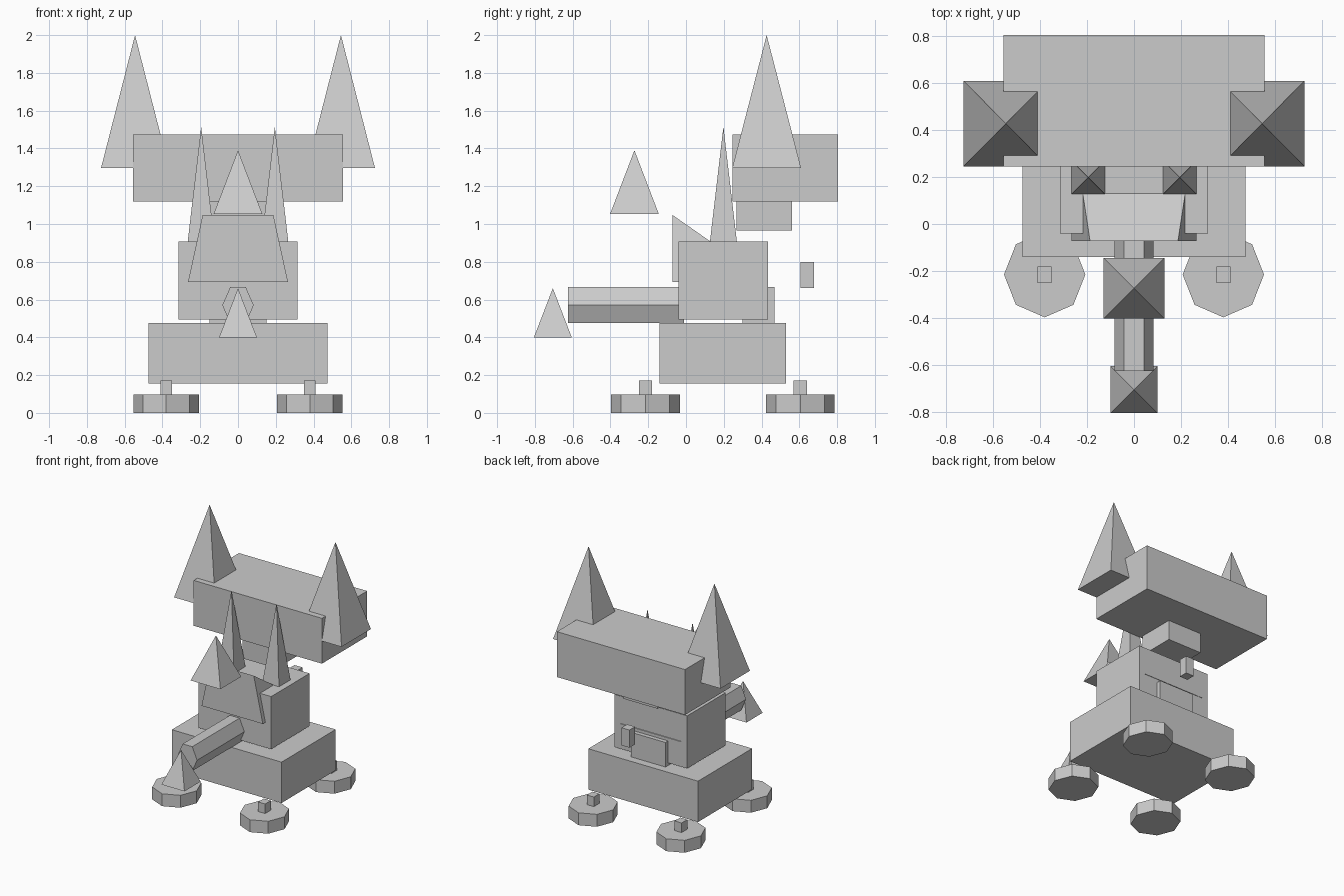
import bpy, bmesh, math

if "Cube" in bpy.data.objects:
    bpy.data.objects.remove(bpy.data.objects["Cube"])

grey = bpy.data.materials.new("light_grey")
grey.diffuse_color = (0.6, 0.6, 0.6, 1)
grey.use_nodes = True
grey.node_tree.nodes["Principled BSDF"].inputs["Base Color"].default_value = grey.diffuse_color


def finish(name, bm):
    bmesh.ops.recalc_face_normals(bm, faces=bm.faces)
    me = bpy.data.meshes.new(name)
    bm.to_mesh(me)
    bm.free()
    me.materials.append(grey)
    ob = bpy.data.objects.new(name, me)
    bpy.context.collection.objects.link(ob)
    return ob


def box(name, x, y, z):
    """Box from (min, max) ranges on each axis."""
    bm = bmesh.new()
    for v in bmesh.ops.create_cube(bm, size=1)["verts"]:
        v.co = [r[0] + (c + 0.5) * (r[1] - r[0]) for c, r in zip(v.co, (x, y, z))]
    return finish(name, bm)


def pyramid(name, cx, cy, hx, hy, z0, z1):
    """Four-sided pyramid with half sizes hx, hy."""
    bm = bmesh.new()
    base = [bm.verts.new((cx + sx * hx, cy + sy * hy, z0))
            for sx, sy in ((-1, -1), (1, -1), (1, 1), (-1, 1))]
    tip = bm.verts.new((cx, cy, z1))
    bm.faces.new(base)
    for i in range(4):
        bm.faces.new((base[i], base[(i + 1) % 4], tip))
    return finish(name, bm)


def prism(name, rings):
    """Closed prism between two matching rings of points."""
    bm = bmesh.new()
    a, b = [[bm.verts.new(p) for p in r] for r in rings]
    bm.faces.new(a)
    bm.faces.new(b)
    n = len(a)
    for i in range(n):
        j = (i + 1) % n
        bm.faces.new((a[i], a[j], b[j], b[i]))
    return finish(name, bm)


# Wheels and their posts
for sx, side in ((-1, "left"), (1, "right")):
    for cy, end in ((-0.215, "front"), (0.605, "rear")):
        cx = sx * 0.38
        ring = [(cx + 0.173 * math.cos(k * math.pi / 4),
                 cy + 0.182 * math.sin(k * math.pi / 4)) for k in range(8)]
        prism(f"{end}_{side}_wheel", [[(x, y, z) for x, y in ring] for z in (0, 0.097)])
        box(f"{end}_{side}_wheel_post", (cx - 0.03, cx + 0.03),
            (cy - 0.035, cy + 0.035), (0.095, 0.172))

# Body stack
box("base", (-0.475, 0.475), (-0.14, 0.53), (0.155, 0.475))
box("torso", (-0.315, 0.315), (-0.04, 0.435), (0.495, 0.907))
box("rear_plate", (-0.15, 0.15), (0.3, 0.468), (0.472, 0.667))
box("neck", (-0.147, 0.147), (0.268, 0.56), (0.965, 1.12))
box("head", (-0.555, 0.555), (0.245, 0.805), (1.12, 1.475))
box("tail_block", (0.015, 0.085), (0.607, 0.677), (0.662, 0.8))

# Tapered wedge running through the torso
prism("chest_wedge", [[(s * 0.265, -0.072, 0.692), (s * 0.265, 0.438, 0.692),
                       (s * 0.187, -0.072, 1.048)] for s in (-1, 1)])

# Hexagonal barrel pointing forward
hexagon = [(0.083 * math.cos(k * math.pi / 3),
            0.57 + 0.11 * math.sin(k * math.pi / 3)) for k in range(6)]
prism("barrel", [[(x, y, z) for x, z in hexagon] for y in (-0.625, -0.01)])

# Spikes
pyramid("barrel_spike", 0, -0.705, 0.1, 0.1, 0.4, 0.66)
pyramid("floating_spike", 0, -0.273, 0.129, 0.129, 1.053, 1.39)
for s, side in ((-1, "left"), (1, "right")):
    pyramid(f"{side}_head_spike", s * 0.545, 0.427, 0.18, 0.182, 1.297, 2.0)
    pyramid(f"{side}_torso_spike", s * 0.195, 0.198, 0.072, 0.072, 0.9, 1.515)
